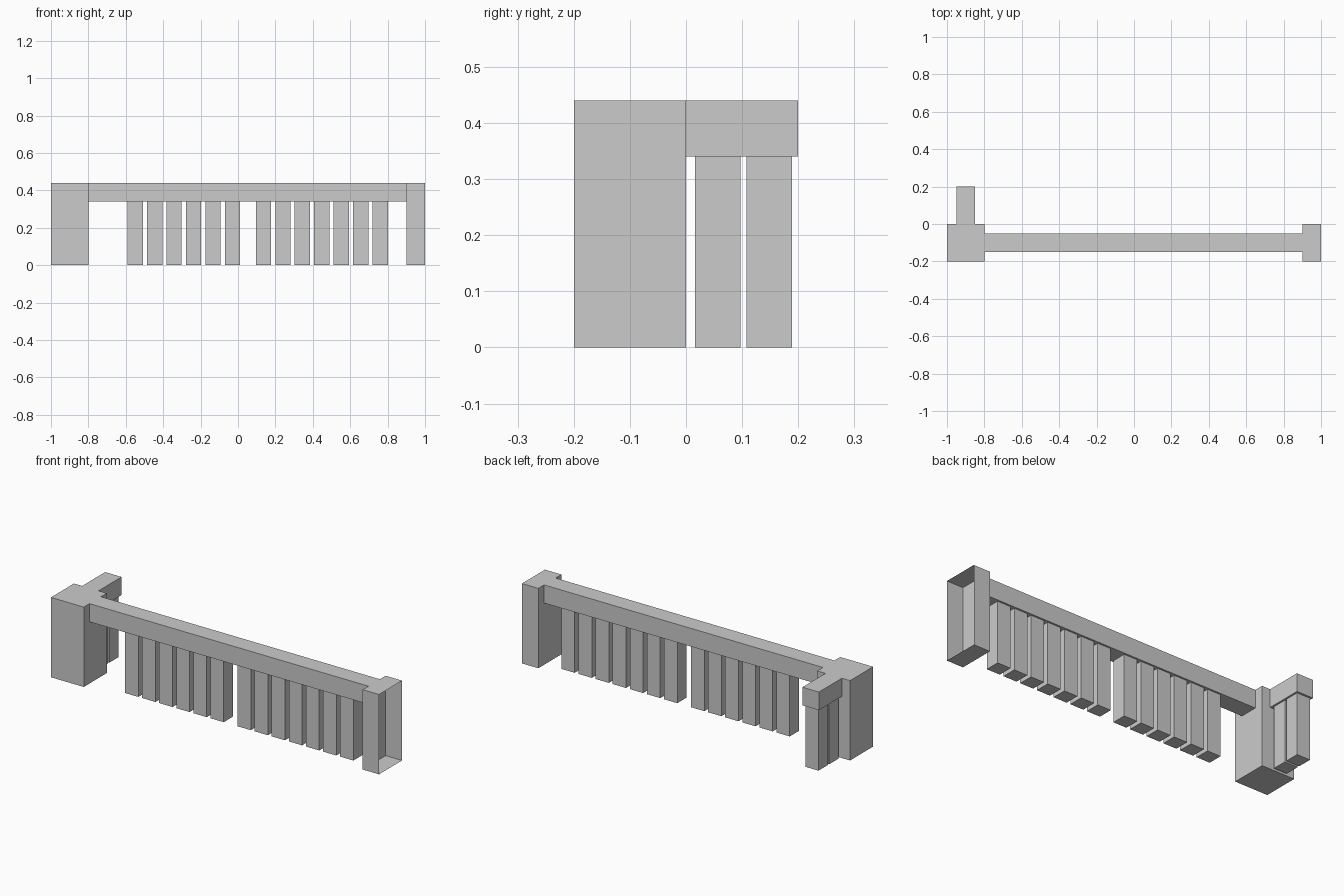
import bpy, bmesh
from mathutils import Vector

if "Cube" in bpy.data.objects:
    bpy.data.objects.remove(bpy.data.objects["Cube"])


def box(name, x, y, z, open_sides=()):
    """Box from (min, max) ranges; open_sides lists outward directions left open."""
    bm = bmesh.new()
    bmesh.ops.create_cube(bm, size=1)
    bm.normal_update()
    removed = [f for f in bm.faces
               if any(f.normal.dot(Vector(d)) > 0.9 for d in open_sides)]
    bmesh.ops.delete(bm, geom=removed, context='FACES_ONLY')
    for v in bm.verts:
        v.co = [lo + (c + 0.5) * (hi - lo) for c, (lo, hi) in zip(v.co, (x, y, z))]
    mesh = bpy.data.meshes.new(name)
    bm.to_mesh(mesh)
    bm.free()
    obj = bpy.data.objects.new(name, mesh)
    bpy.context.collection.objects.link(obj)
    return obj


HEIGHT, RAIL_BOTTOM = 0.44, 0.34
POST_Y = (-0.2, 0.0)
RAIL_Z = (RAIL_BOTTOM, HEIGHT)
PICKET_Z = (0.0, RAIL_BOTTOM)

# Corner post, and the half post left open at the end of the section
box("corner_post", (-1.0, -0.8), POST_Y, (0, HEIGHT))
box("end_half_post", (0.9, 1.0), POST_Y, (0, HEIGHT), [(1, 0, 0)])

# Top rails: the ends buried against posts stay open
box("long_rail", (-0.8, 0.9), (-0.15, -0.05), RAIL_Z, [(1, 0, 0), (-1, 0, 0)])
box("return_rail", (-0.95, -0.85), (0.0, 0.2), RAIL_Z, [(0, -1, 0)])

# Front pickets in two groups with a gap between them
starts = [-0.59 + 0.104 * i for i in range(6)] + [0.095 + 0.1042 * i for i in range(7)]
for i, x in enumerate(starts):
    box(f"front_picket_{i + 1}", (x, x + 0.081), (-0.14, -0.06), PICKET_Z)

# Side pickets under the short return rail
for i, y in enumerate((0.016, 0.108)):
    box(f"side_picket_{i + 1}", (-0.94, -0.86), (y, y + 0.081), PICKET_Z)
